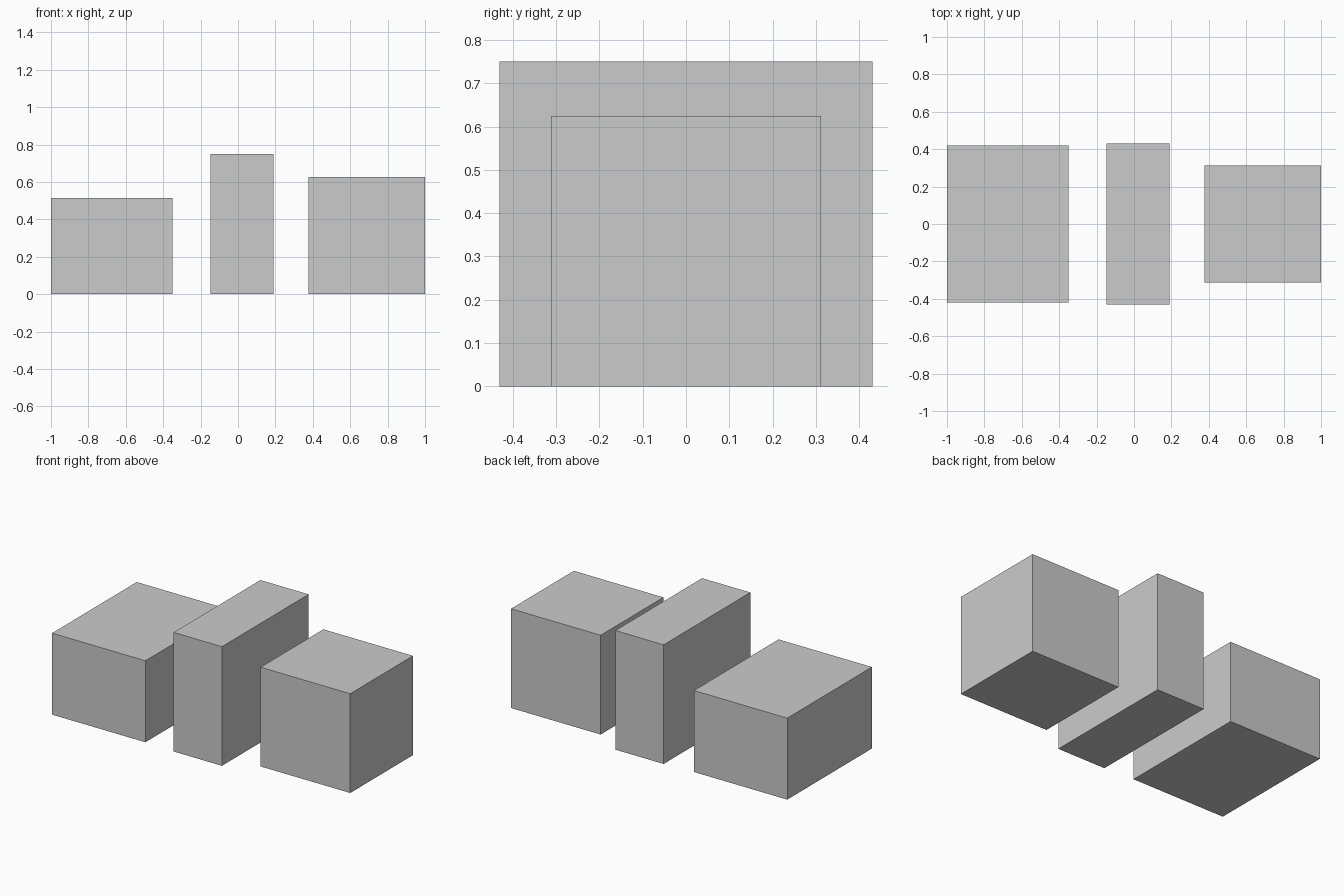
import bpy

if "Cube" in bpy.data.objects:
    bpy.data.objects.remove(bpy.data.objects["Cube"])


def block(name, x0, x1, depth, height):
    """Box standing on the ground, centred on y = 0."""
    bpy.ops.mesh.primitive_cube_add(size=1, location=((x0 + x1) / 2, 0, height / 2))
    ob = bpy.context.object
    ob.name = name
    ob.scale = (x1 - x0, depth, height)
    bpy.ops.object.transform_apply(location=False, rotation=False, scale=True)
    return ob


# Low wide block, tall slim slab, and cube, left to right
block("low_block", -1.0, -0.35, 0.842, 0.513)
block("tall_slab", -0.146, 0.19, 0.862, 0.75)
block("cube_block", 0.376, 1.0, 0.624, 0.625)
